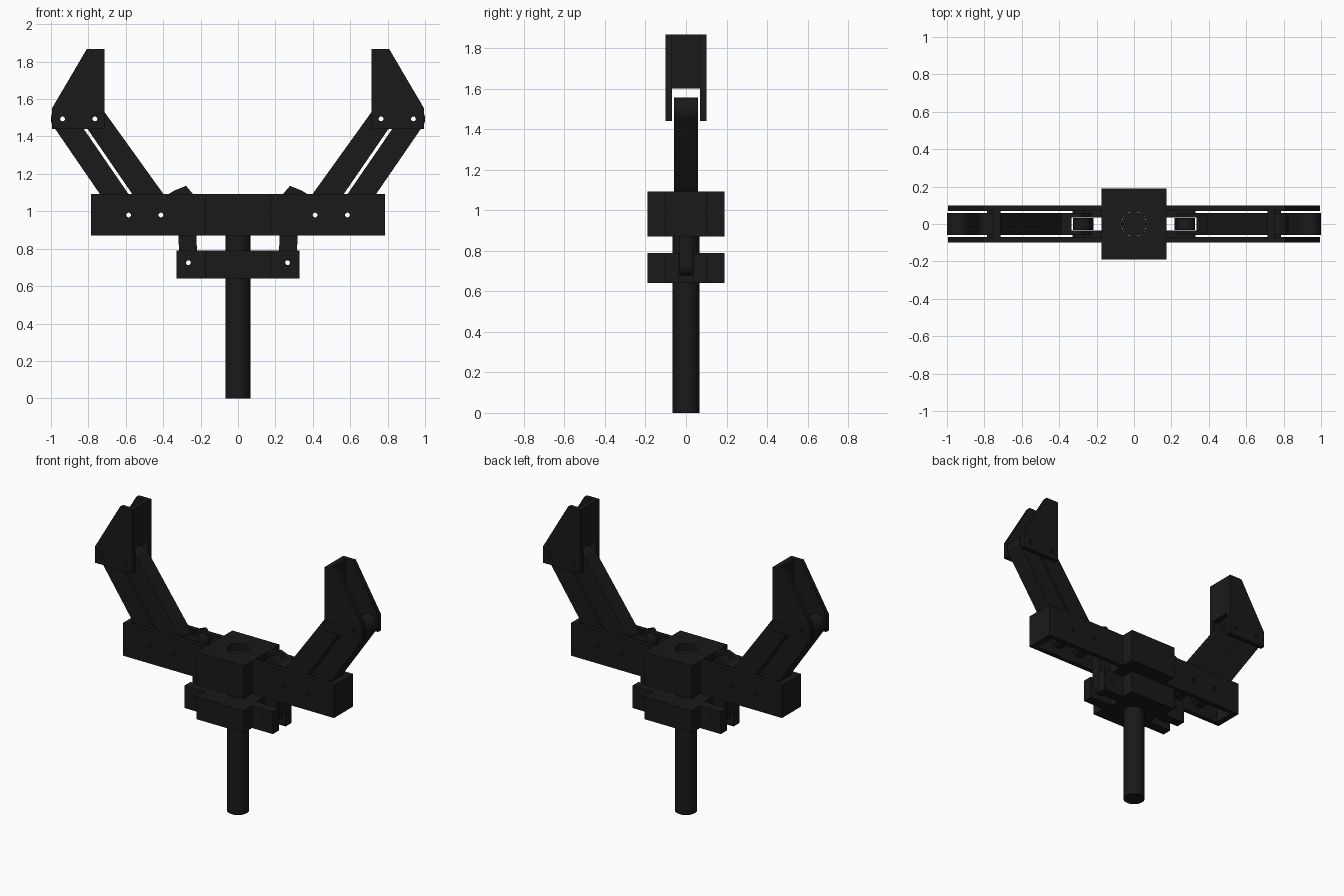
import bpy, bmesh, math
from mathutils import Vector

if "Cube" in bpy.data.objects:
    bpy.data.objects.remove(bpy.data.objects["Cube"])

black = bpy.data.materials.new("black_plastic")
black.diffuse_color = (0.01, 0.01, 0.01, 1)
black.use_nodes = True
black.node_tree.nodes["Principled BSDF"].inputs["Base Color"].default_value = black.diffuse_color


def prism(name, pts, axis, lo, hi):
    """Extrude a closed profile: axis 'Y' uses (x, z) points, axis 'Z' uses (x, y)."""
    bm = bmesh.new()
    place = (lambda p: (p[0], lo, p[1])) if axis == 'Y' else (lambda p: (p[0], p[1], lo))
    face = bm.faces.new([bm.verts.new(place(p)) for p in pts])
    ext = bmesh.ops.extrude_face_region(bm, geom=[face])
    move = Vector((0, hi - lo, 0)) if axis == 'Y' else Vector((0, 0, hi - lo))
    bmesh.ops.translate(bm, vec=move, verts=[v for v in ext['geom'] if isinstance(v, bmesh.types.BMVert)])
    bmesh.ops.recalc_face_normals(bm, faces=bm.faces)
    me = bpy.data.meshes.new(name)
    bm.to_mesh(me)
    bm.free()
    ob = bpy.data.objects.new(name, me)
    bpy.context.collection.objects.link(ob)
    ob.data.materials.append(black)
    return ob


def arc(c, r, a0, a1, n=12):
    return [(c[0] + r * math.cos(math.radians(a0 + (a1 - a0) * i / n)),
             c[1] + r * math.sin(math.radians(a0 + (a1 - a0) * i / n))) for i in range(n + 1)]


def circle(c, r, n):
    return arc(c, r, 0, 360, n)[:-1]


def box(x0, x1, y0, y1, z0, z1):
    return prism("cutter", [(x0, y0), (x1, y0), (x1, y1), (x0, y1)], 'Z', z0, z1)


def pin_hole(c):
    return prism("cutter", circle(c, 0.013, 12), 'Y', -0.3, 0.3)


def finish(ob, cutters=(), mirror=False):
    bpy.ops.object.select_all(action='DESELECT')
    bpy.context.view_layer.objects.active = ob
    ob.select_set(True)
    for c in cutters:
        c.hide_render = True
        m = ob.modifiers.new("cut", 'BOOLEAN')
        m.operation, m.solver, m.object = 'DIFFERENCE', 'EXACT', c
        bpy.ops.object.modifier_apply(modifier=m.name)
        bpy.data.objects.remove(c)
    bpy.ops.object.shade_smooth_by_angle(angle=math.radians(35))
    if mirror:
        ob.modifiers.new("mirror", 'MIRROR').use_mirror_merge = False


def cross(arm_x, arm_y, mid_x, mid_y):
    q = [(arm_x, arm_y), (mid_x, arm_y), (mid_x, mid_y)]
    return (q + [(-x, y) for x, y in reversed(q)] + [(-x, -y) for x, y in q]
            + [(x, -y) for x, y in reversed(q)])


# pivots on the right-hand side (x, z)
IN_LOW, OUT_LOW = (0.412, 0.98), (0.585, 0.98)
IN_TOP, OUT_TOP = (0.765, 1.494), (0.938, 1.494)
ROD_PIN, CRANK_PIN = (0.265, 0.725), (0.278, 1.06)
A = math.degrees(math.atan2(IN_TOP[1] - IN_LOW[1], IN_TOP[0] - IN_LOW[0]))
W = 0.063

# central shaft
shaft = prism("shaft", circle((0, 0), 0.067, 32), 'Z', 0, 1.05)
finish(shaft)

# upper body: wide hub with slotted, end-capped arms
body = prism("upper_body", cross(0.785, 0.1, 0.175, 0.19), 'Z', 0.87, 1.092)
cuts = [prism("cutter", circle((0, 0), 0.068, 32), 'Z', 0.5, 1.5)]
for s in (-1, 1):
    cuts.append(box(*sorted((s * 0.175, s * 0.745)), -0.07, 0.07, 0.5, 1.5))
    cuts += [pin_hole((s * x, z)) for x, z in (IN_LOW, OUT_LOW)]
finish(body, cuts)

# lower slider: wide hub with open forks
slider = prism("lower_slider", cross(0.33, 0.1, 0.175, 0.19), 'Z', 0.64, 0.79)
cuts = [prism("cutter", circle((0, 0), 0.068, 32), 'Z', 0.5, 1.5)]
for s in (-1, 1):
    cuts.append(box(*sorted((s * 0.16, s * 0.5)), -0.035, 0.035, 0.5, 1.5))
    cuts.append(pin_hole((s * ROD_PIN[0], ROD_PIN[1])))
finish(slider, cuts)

# outer parallel link
outer = prism("outer_link", arc(OUT_TOP, W, A - 90, A + 90) + arc(OUT_LOW, W, A + 90, A + 270), 'Y', -0.06, 0.06)
finish(outer, [pin_hole(OUT_TOP), pin_hole(OUT_LOW)], True)

# inner parallel link with forked crank arm
inner = prism("inner_crank_link", arc(IN_TOP, W, A - 90, A + 90)
              + [(0.39, 1.08), (0.342, 1.11), (0.278, 1.136), (0.226, 1.075)]
              + arc(IN_LOW, W, A + 175, A + 270), 'Y', -0.06, 0.06)
finish(inner, [pin_hole(IN_TOP), pin_hole(IN_LOW), box(0.1, 0.335, -0.035, 0.035, 0.5, 1.5)], True)

# short upright link from slider to crank
B = math.degrees(math.atan2(CRANK_PIN[1] - ROD_PIN[1], CRANK_PIN[0] - ROD_PIN[0]))
upright = prism("upright_link", arc(CRANK_PIN, 0.048, B - 90, B + 90) + arc(ROD_PIN, 0.048, B + 90, B + 270),
                'Y', -0.032, 0.032)
finish(upright, [pin_hole(ROD_PIN)], True)

# fingers: inner wall with two side cheeks, open on the outside and below
finger = prism("finger", [(0.715, 1.44), (0.995, 1.44), (0.995, 1.55), (0.808, 1.868), (0.715, 1.868)],
               'Y', -0.1, 0.1)
slot = prism("cutter", [(0.6, 1.3), (1.2, 1.3), (1.2, 2.0), (0.75, 2.0), (0.75, 1.6), (0.6, 1.6)], 'Y', -0.07, 0.07)
finish(finger, [slot, pin_hole(IN_TOP), pin_hole(OUT_TOP)], True)
